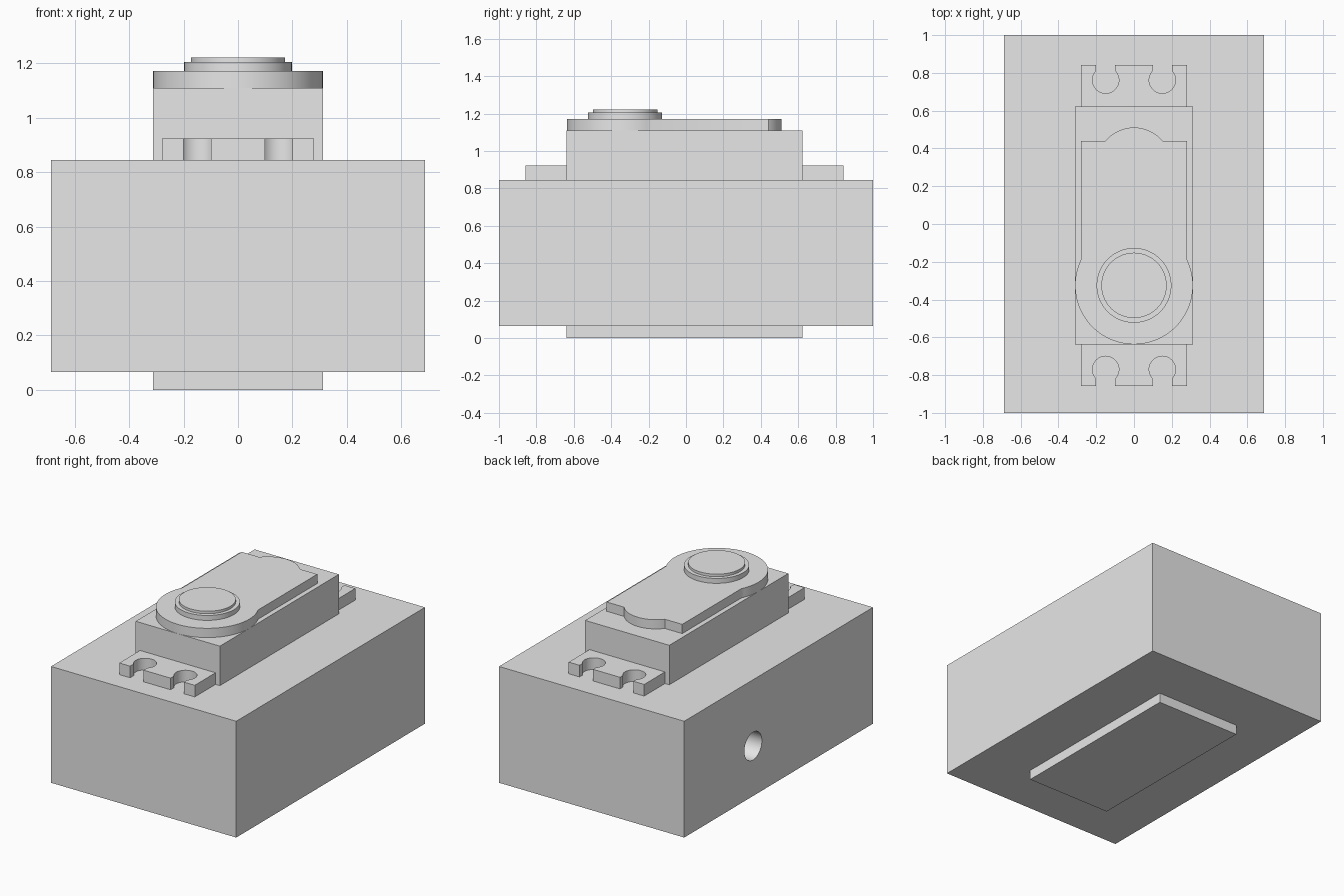
import bpy, bmesh
from math import sin, cos, asin, acos, radians, pi

cube = bpy.data.objects.get("Cube")
if cube:
    bpy.data.objects.remove(cube, do_unlink=True)

grey = bpy.data.materials.new("plain_grey")
grey.use_nodes = True
grey.diffuse_color = (0.8, 0.8, 0.8, 1)
grey.node_tree.nodes["Principled BSDF"].inputs["Base Color"].default_value = (0.8, 0.8, 0.8, 1)


def arc(cx, cy, r, start, end, steps=32):
    return [(cx + r * cos(start + (end - start) * i / steps),
             cy + r * sin(start + (end - start) * i / steps)) for i in range(steps + 1)]


def rect(x, y0, y1):
    return [(-x, y0), (x, y0), (x, y1), (-x, y1)]


def prism(name, outline, z0, z1):
    """Extrude a flat outline from z0 up to z1."""
    bm = bmesh.new()
    face = bm.faces.new([bm.verts.new((x, y, z0)) for x, y in outline])
    top = bmesh.ops.extrude_face_region(bm, geom=[face])["geom"]
    bmesh.ops.translate(bm, vec=(0, 0, z1 - z0),
                        verts=[v for v in top if isinstance(v, bmesh.types.BMVert)])
    bmesh.ops.recalc_face_normals(bm, faces=bm.faces)
    mesh = bpy.data.meshes.new(name)
    bm.to_mesh(mesh)
    bm.free()
    mesh.materials.append(grey)
    obj = bpy.data.objects.new(name, mesh)
    bpy.context.collection.objects.link(obj)
    activate(obj)
    bpy.ops.object.shade_smooth_by_angle(angle=radians(30))
    return obj


def activate(obj):
    bpy.ops.object.select_all(action="DESELECT")
    obj.select_set(True)
    bpy.context.view_layer.objects.active = obj


def disc(name, r, z0, z1):
    return prism(name, arc(0, -0.325, r, 0, 2 * pi, 64)[:-1], z0, z1)


# Large block with a round cable hole in its -x side
block = prism("block", rect(0.687, -1, 1), 0.065, 0.845)
bpy.ops.mesh.primitive_cylinder_add(vertices=48, radius=0.093, depth=0.6,
                                    location=(-0.6, 0.27, 0.4), rotation=(0, pi / 2, 0))
cutter = bpy.context.object
cutter.name = "hole_cutter"
cutter.hide_render = True
cutter.data.materials.append(grey)
activate(block)
cut = block.modifiers.new("cable_hole", "BOOLEAN")
cut.operation = "DIFFERENCE"
cut.solver = "EXACT"
cut.object = cutter
bpy.ops.object.modifier_apply(modifier=cut.name)
bpy.data.objects.remove(cutter, do_unlink=True)
activate(block)
bpy.ops.object.shade_smooth_by_angle(angle=radians(30))

# Motor body passing through the block
prism("motor_body", rect(0.312, -0.638, 0.623), 0, 1.11)


# Mounting tabs with keyhole slots open to the outer edge
def tab(name, inner, outer, hole_y, side):
    r, half = 0.07, 0.05
    a = pi / 2 - asin(half / r)
    pts = [(-0.28, inner), (0.28, inner), (0.28, outer)]
    for x in (0.15, -0.15):
        ring = arc(0, 0, r, a, -pi - a)
        pts += [(x + half, outer)]
        pts += [(x + px, hole_y + side * py) for px, py in ring]
        pts += [(x - half, outer)]
    pts.append((-0.28, outer))
    prism(name, pts, 0.845, 0.923)


tab("front_tab", -0.63, -0.858, -0.77, -1)
tab("back_tab", 0.615, 0.843, 0.762, 1)

# Gear cover: round at the front, straight sides, shallow bulge at the back
a = acos(0.28 / 0.312)
b = asin((0.44 - 0.315) / 0.196)
cover = arc(0, -0.325, 0.312, -pi - a, a, 64)
cover += [(0.28, 0.44)] + arc(0, 0.315, 0.196, b, pi - b) + [(-0.28, 0.44)]
prism("gear_cover", cover, 1.11, 1.172)

# Stepped output boss
disc("boss_base", 0.198, 1.172, 1.205)
disc("boss_top", 0.173, 1.205, 1.222)
